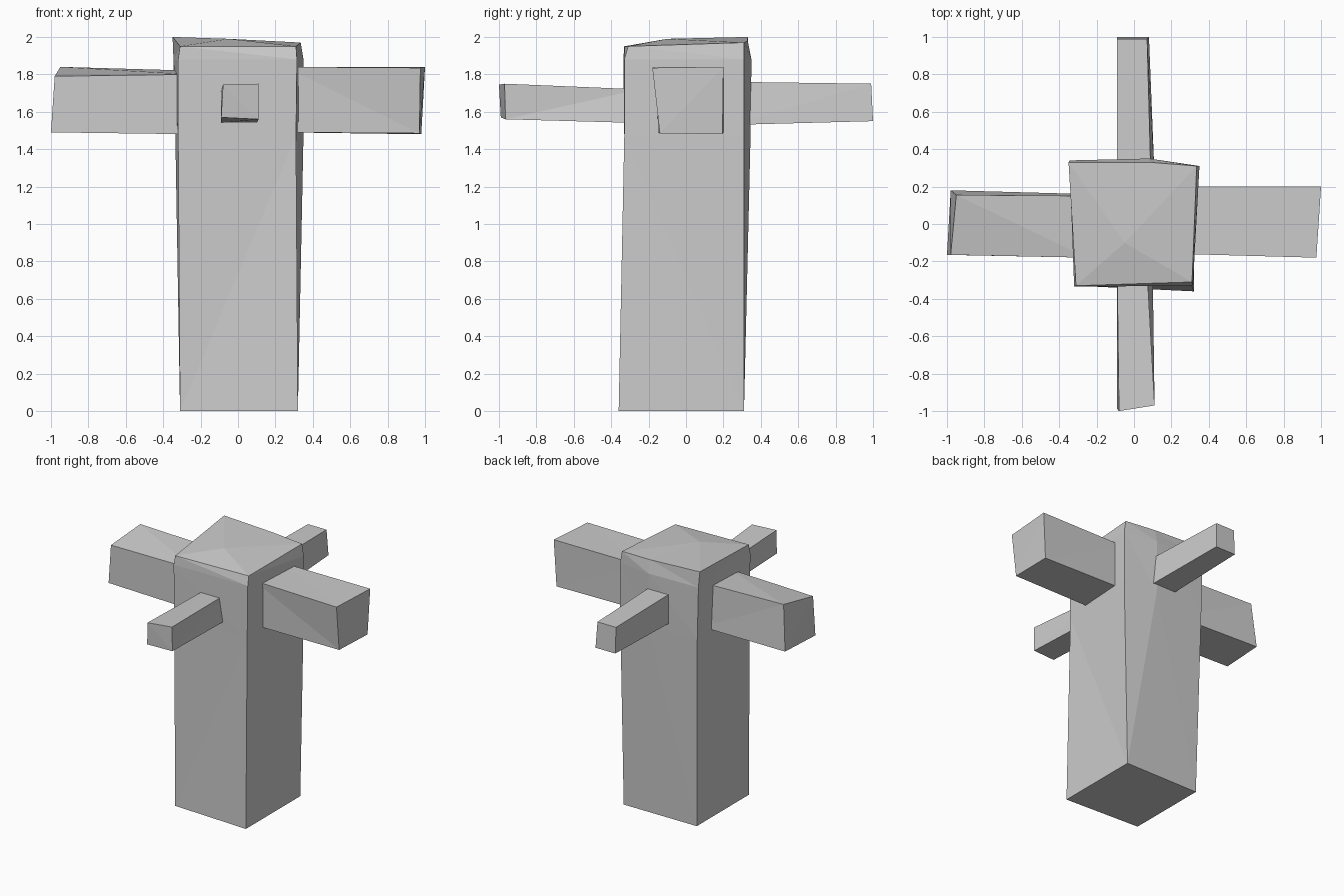
import bpy
import bmesh

cube = bpy.data.objects.get("Cube")
if cube:
    bpy.data.objects.remove(cube, do_unlink=True)

grey = bpy.data.materials.new("stone grey")
grey.use_nodes = True
colour = (0.6, 0.6, 0.6, 1)
grey.diffuse_color = colour
grey.node_tree.nodes["Principled BSDF"].inputs["Base Color"].default_value = colour


def loft(name, rings, peak=None):
    """Join corner rings into a closed block; peak raises a point on the last cap."""
    bm = bmesh.new()
    loops = [[bm.verts.new(p) for p in ring] for ring in rings]
    n = len(loops[0])
    for a, b in zip(loops, loops[1:]):
        for i in range(n):
            j = (i + 1) % n
            bm.faces.new((a[i], a[j], b[j], b[i]))
    bm.faces.new(loops[0])
    cap = bm.faces.new(loops[-1])
    if peak:
        centre = bmesh.ops.poke(bm, faces=[cap])["verts"][0]
        centre.co = peak
    bmesh.ops.triangulate(bm, faces=[f for f in bm.faces if len(f.verts) == 4])
    bmesh.ops.recalc_face_normals(bm, faces=bm.faces)
    mesh = bpy.data.meshes.new(name)
    bm.to_mesh(mesh)
    bm.free()
    mesh.materials.append(grey)
    obj = bpy.data.objects.new(name, mesh)
    bpy.context.collection.objects.link(obj)
    return obj


# Slightly skewed post, its back bowed outward near the head
base = [(-.31, -.33, 0), (.32, -.36, 0), (.32, .31, 0), (.08, .31, 0), (-.31, .31, 0)]
neck = [(-.32, -.33, 1.47), (.31, -.33, 1.47), (.35, .31, 1.47), (.08, .345, 1.47), (-.335, .34, 1.47)]
brow = [(-.32, -.335, 1.88), (.315, -.33, 1.88), (.35, .31, 1.88), (.08, .35, 1.88), (-.345, .34, 1.88)]
crown = [(-.31, -.33, 1.95), (.31, -.31, 1.95), (.335, .31, 1.97), (.08, .33, 1.98), (-.35, .33, 2)]
loft("post", [base, neck, brow, crown], peak=(-.05, -.1, 1.99))

# Wide side arms
loft("left_arm", [
    [(.25, -.15, 1.49), (.25, .2, 1.49), (.25, .2, 1.84), (.25, -.16, 1.84)],
    [(.97, -.14, 1.485), (.98, .195, 1.48), (1, .2, 1.84), (.975, -.18, 1.835)]])
loft("right_arm", [
    [(-.25, -.18, 1.48), (-.25, .16, 1.48), (-.25, .15, 1.82), (-.25, -.18, 1.8)],
    [(-1, -.165, 1.49), (-.98, .18, 1.49), (-.95, .155, 1.84), (-.98, -.165, 1.79)]])

# Narrow front and back arms
loft("front_arm", [
    [(-.09, -.25, 1.54), (.1, -.25, 1.54), (.07, -.25, 1.72), (-.09, -.25, 1.72)],
    [(-.09, -.99, 1.57), (.11, -.965, 1.56), (.11, -.97, 1.75), (-.08, -1, 1.745)]])
loft("back_arm", [
    [(-.09, .25, 1.53), (.11, .25, 1.53), (.09, .25, 1.76), (-.09, .25, 1.76)],
    [(-.09, 1, 1.55), (.08, 1, 1.55), (.07, .99, 1.75), (-.09, .99, 1.75)]])
